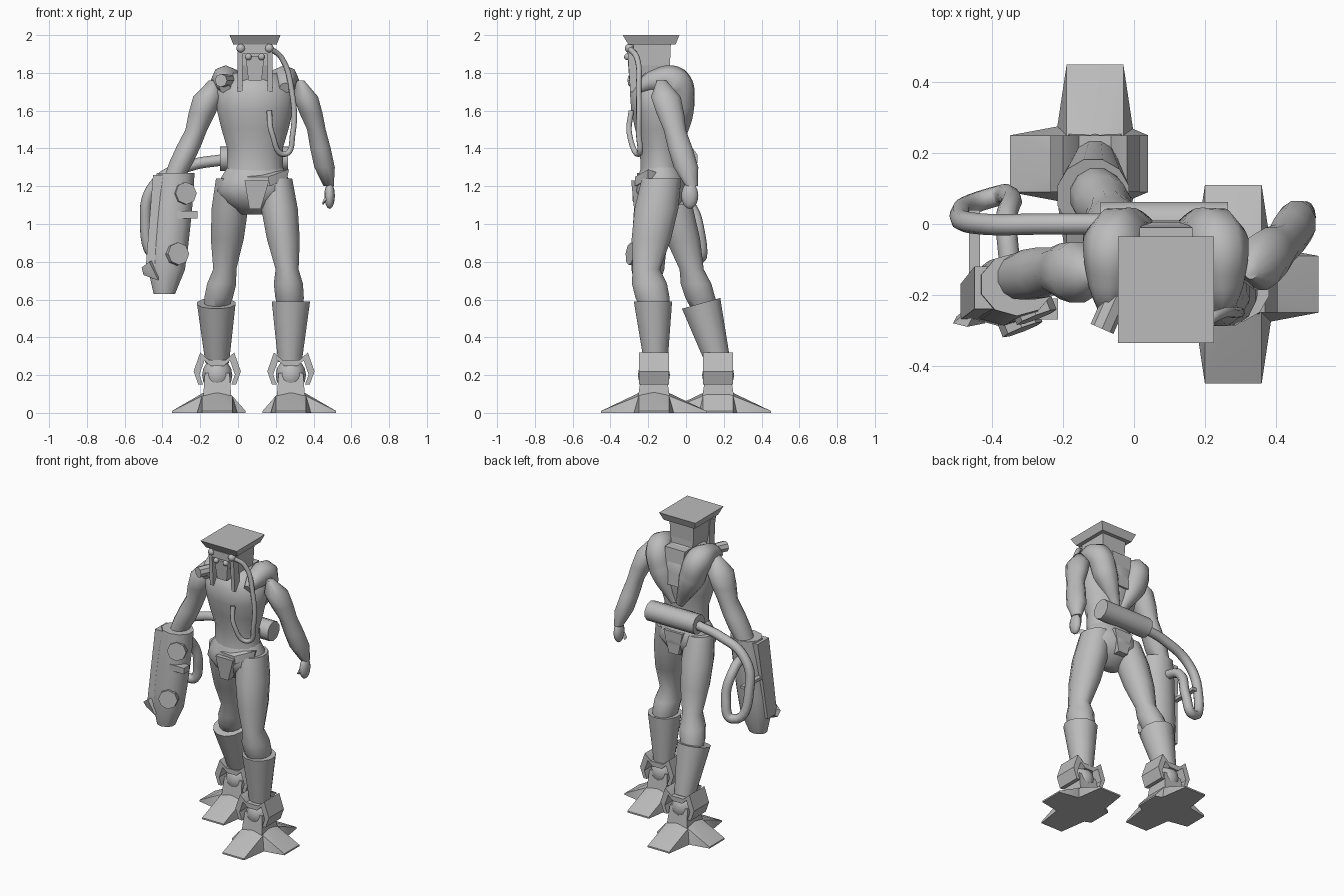
import bpy, bmesh, math
from mathutils import Vector

default_cube = bpy.data.objects.get("Cube")
if default_cube:
    bpy.data.objects.remove(default_cube, do_unlink=True)

grey = bpy.data.materials.new("plain grey")
grey.use_nodes = True
grey.diffuse_color = (.5, .5, .5, 1)
grey.node_tree.nodes["Principled BSDF"].inputs["Base Color"].default_value = grey.diffuse_color

SOFT, HARD = math.radians(60), math.radians(30)
MIDDLE = .09  # centre line of the body
SIDES = (("right", -1), ("left", 1))


def finish(name, mesh, angle):
    part = bpy.data.objects.new(name, mesh)
    bpy.context.scene.collection.objects.link(part)
    mesh.materials.clear()
    mesh.materials.append(grey)
    bpy.ops.object.select_all(action="DESELECT")
    part.select_set(True)
    bpy.context.view_layer.objects.active = part
    bpy.ops.object.shade_smooth_by_angle(angle=angle)


def finish_bmesh(name, bm, angle):
    bmesh.ops.recalc_face_normals(bm, faces=bm.faces[:])
    mesh = bpy.data.meshes.new(name)
    bm.to_mesh(mesh)
    bm.free()
    finish(name, mesh, angle)


def along(joints, t):
    """Point at fraction t of a chain of joints."""
    position = t * (len(joints) - 1)
    index = min(int(position), len(joints) - 2)
    return Vector(joints[index]).lerp(Vector(joints[index + 1]), position - index)


def limb(name, joints, girths, depth=1, sides=12, tilt=0):
    """Level elliptical rings, evenly spread along the joints."""
    bm = bmesh.new()
    loops = []
    for number, girth in enumerate(girths):
        centre = along(joints, number / (len(girths) - 1))
        loop = []
        for step in range(sides):
            turn = math.tau * (step + .5) / sides
            across, back = girth * math.cos(turn), girth * depth * math.sin(turn)
            loop.append(bm.verts.new(centre + Vector((across, back, tilt * back))))
        loops.append(loop)
    for lower, upper in zip(loops, loops[1:]):
        for step in range(sides):
            after = (step + 1) % sides
            bm.faces.new((lower[step], lower[after], upper[after], upper[step]))
    bm.faces.new(loops[0])
    bm.faces.new(loops[-1])
    finish_bmesh(name, bm, SOFT)


def hull(name, points):
    bm = bmesh.new()
    for point in points:
        bm.verts.new(point)
    bmesh.ops.convex_hull(bm, input=bm.verts[:])
    loose = [vert for vert in bm.verts if not vert.link_faces]
    bmesh.ops.delete(bm, geom=loose, context="VERTS")
    finish_bmesh(name, bm, HARD)


def block(name, low, low_size, high, high_size):
    """Box that tapers from one level rectangle to another."""
    points = []
    for centre, (width, length) in ((low, low_size), (high, high_size)):
        for i in (-.5, .5):
            for j in (-.5, .5):
                points.append(Vector(centre) + Vector((i * width, j * length, 0)))
    hull(name, points)


def tube(name, points, radii):
    """Smooth hose with one radius for each point."""
    curve = bpy.data.curves.new(name, "CURVE")
    curve.dimensions = "3D"
    curve.bevel_depth = 1
    curve.bevel_resolution = 2
    curve.resolution_u = 8
    curve.use_fill_caps = True
    spline = curve.splines.new("BEZIER")
    spline.bezier_points.add(len(points) - 1)
    for knot, point, radius in zip(spline.bezier_points, points, radii):
        knot.co = point
        knot.radius = radius
        knot.handle_left_type = knot.handle_right_type = "AUTO"
    path = bpy.data.objects.new(name + "_path", curve)
    bpy.context.scene.collection.objects.link(path)
    graph = bpy.context.evaluated_depsgraph_get()
    mesh = bpy.data.meshes.new_from_object(path.evaluated_get(graph))
    bpy.data.objects.remove(path, do_unlink=True)
    finish(name, mesh, SOFT)


def hose(name, points, radius):
    tube(name, points, [radius] * len(points))


def rod(name, centre, direction, radius, depth, sides):
    bm = bmesh.new()
    bmesh.ops.create_cone(bm, cap_ends=True, segments=sides, radius1=radius, radius2=radius, depth=depth)
    turn = Vector(direction).to_track_quat("Z", "Y")
    for vert in bm.verts:
        vert.co = turn @ vert.co + Vector(centre)
    finish_bmesh(name, bm, math.radians(40))


def ball(name, centre, size):
    bm = bmesh.new()
    bmesh.ops.create_uvsphere(bm, u_segments=12, v_segments=8, radius=1)
    for vert in bm.verts:
        vert.co = vert.co * Vector(size) + Vector(centre)
    finish_bmesh(name, bm, SOFT)


# Feet: four wedge toes around an ankle block, with a dome and an arched guard
half_arch = [(.1, .15), (.125, .22), (.09, .32), (.045, .28)]
arch = half_arch + [(-x, z) for x, z in reversed(half_arch)]
for (side, sign), foot in zip(SIDES, (Vector((-.11, .17, 0)), Vector((.28, -.17, 0)))):
    toes = (("front", 0, -1, .28), ("back", 0, 1, .28), ("outer", sign, 0, .24), ("inner", -sign, 0, .15))
    for toe, dx, dy, reach in toes:
        forward, across, up = Vector((dx, dy, 0)), Vector((-dy, dx, 0)), Vector((0, 0, 1))
        wedge = [foot + forward * .05 + up * .12]
        for edge in (-across, across):
            wedge += [foot + edge * .09, foot + forward * .08 + edge * .11,
                      foot + forward * reach + edge * .08, foot + forward * reach + edge * .08 + up * .01,
                      foot + forward * .08 + edge * .08 + up * .09]
        hull(side + "_" + toe + "_toe", wedge)
    block(side + "_ankle_block", foot + up * .08, (.15, .17), foot + up * .21, (.13, .13))
    ball(side + "_ankle_dome", foot + up * .2, (.08, .085, .09))
    for number, ends in enumerate(zip(arch, arch[1:])):
        strip = [foot + Vector((x * inset, back, .15 + (z - .15) * inset))
                 for x, z in ends for inset in (1, .75) for back in (-.08, .08)]
        hull(side + "_ankle_guard_" + str(number), strip)

# Legs and boots share their muscle profiles
leg_girths = (.09, .1, .09, .063, .08, .078, .06)
boot_girths = (.105, .085, .065)
limb("right_leg", [(-.03, -.11, 1.24), (-.07, .03, .76), (-.12, .1, .53)], leg_girths, 1.05)
limb("left_leg", [(.2, -.13, 1.24), (.26, -.21, .76), (.28, -.16, .53)], leg_girths, 1.2)
limb("right_boot", [(-.115, .08, .58), (-.11, .17, .27)], boot_girths, tilt=.28)
limb("left_boot", [(.28, -.175, .59), (.275, -.16, .27)], boot_girths)

# Torso, hips and belt cloth
limb("torso", [(MIDDLE, -.13, 1.2), (MIDDLE, -.15, 1.8)], (.17, .15, .15, .18, .205, .21, .12), .73, 16)
limb("hips", [(MIDDLE, -.13, 1.3), (.08, -.13, 1.05)], (.15, .185, .2, .15, .06), .72, 16)
block("front_loincloth", (MIDDLE, -.25, 1.08), (.06, .05), (.1, -.24, 1.23), (.13, .1))
block("back_loincloth", (MIDDLE, -.02, 1.1), (.07, .05), (MIDDLE, -.04, 1.25), (.14, .1))
hull("belt_flap", [(.05, -.26, 1.25), (.06, -.26, 1.2), (.17, -.27, 1.2), (.26, -.2, 1.24),
                   (.27, -.2, 1.29), (.16, -.27, 1.25), (.22, -.1, 1.25)])

# Swollen collar rolls run over the shoulders and meet at the lower back
for side, sign in SIDES:
    roll = [(.16, -.25, 1.72), (.16, -.17, 1.755), (.15, -.06, 1.75), (.11, -.03, 1.62), (.02, -.04, 1.43)]
    tube(side + "_collar_roll", [(MIDDLE + sign * x, y, z) for x, y, z in roll], (.03, .06, .085, .08, .03))
block("neck_panel", (MIDDLE, -.05, 1.56), (.08, .12), (MIDDLE, -.08, 1.8), (.15, .14))
rod("collar_nozzle", (-.07, -.25, 1.76), (-.4, -.9, 0), .035, .1, 8)

# Arms
arm_girths = (.025, .08, .074, .06, .066, .066, .055)
limb("right_arm", [(-.13, -.14, 1.76), (-.22, -.13, 1.5), (-.34, -.15, 1.24)], arm_girths, 1.1)
limb("left_arm", [(.33, -.13, 1.76), (.415, -.06, 1.5), (.48, .03, 1.2)],
     [girth * .85 for girth in arm_girths[:-1]] + [.028], 1.2)
ball("left_fist", (.485, .02, 1.15), (.028, .045, .07))
hull("left_thumb", [(.47, 0, 1.17), (.47, -.01, 1.13), (.445, -.01, 1.11), (.45, .01, 1.1), (.48, .02, 1.14)])

# Head, face gear and square flat cap
block("head", (MIDDLE, -.18, 1.84), (.17, .19), (MIDDLE, -.18, 1.96), (.18, .2))
block("jaw", (MIDDLE, -.16, 1.72), (.13, .16), (MIDDLE, -.18, 1.84), (.17, .19))
block("cap", (MIDDLE, -.18, 1.95), (.23, .25), (MIDDLE, -.185, 2), (.27, .3))
block("face", (MIDDLE, -.27, 1.76), (.07, .06), (MIDDLE, -.28, 1.89), (.1, .06))
block("brow", (MIDDLE, -.28, 1.9), (.14, .06), (MIDDLE, -.28, 1.95), (.14, .06))
for side, sign in SIDES:
    ball(side + "_hose_knob", (MIDDLE + sign * .075, -.3, 1.93), [.024] * 3)
    ball(side + "_eye", (MIDDLE + sign * .035, -.31, 1.885), [.018] * 3)
    strap = MIDDLE + sign * .08
    block(side + "_cheek_strap", (strap, -.27, 1.7), (.025, .05), (strap, -.28, 1.93), (.025, .06))
hose("breathing_hose", [(.17, -.3, 1.93), (.23, -.26, 1.88), (.285, -.25, 1.7), (.29, -.25, 1.48),
                        (.25, -.25, 1.37), (.18, -.3, 1.48), (.165, -.29, 1.6)], .015)

# Back canister and the long hose to the arm cannon
rod("back_canister", (.085, 0, 1.345), (1, 0, 0), .065, .36, 10)
hose("cannon_hose", [(-.08, 0, 1.34), (-.25, 0, 1.31), (-.43, 0, 1.22), (-.49, .02, 1.05),
                     (-.4, .075, .82), (-.35, .075, .93), (-.36, 0, 1.12), (-.35, -.12, 1.16)], .03)

# Arm cannon with side rail, dials and grip bar
limb("arm_cannon", [(-.33, -.17, 1.27), (-.39, -.21, .63)], (.105, .11, .11, .108, .102, .06), .85, 10)
block("cannon_rail", (-.455, -.22, .75), (.07, .1), (-.41, -.18, 1.26), (.08, .12))
hull("cannon_fin", [(-.51, -.28, .77), (-.5, -.26, .73), (-.47, -.29, .8), (-.42, -.28, .7), (-.42, -.2, .82)])
outward = Vector((.35, -.9, .1))
rod("upper_dial", (-.285, -.235, 1.16), outward, .06, .06, 8)
rod("lower_dial", (-.325, -.27, .84), outward, .06, .06, 8)
block("grip_bar", (-.28, -.24, 1.03), (.13, .06), (-.28, -.24, 1.07), (.13, .06))
block("hose_bracket", (-.45, -.06, 1.02), (.03, .2), (-.45, -.06, 1.04), (.03, .2))
